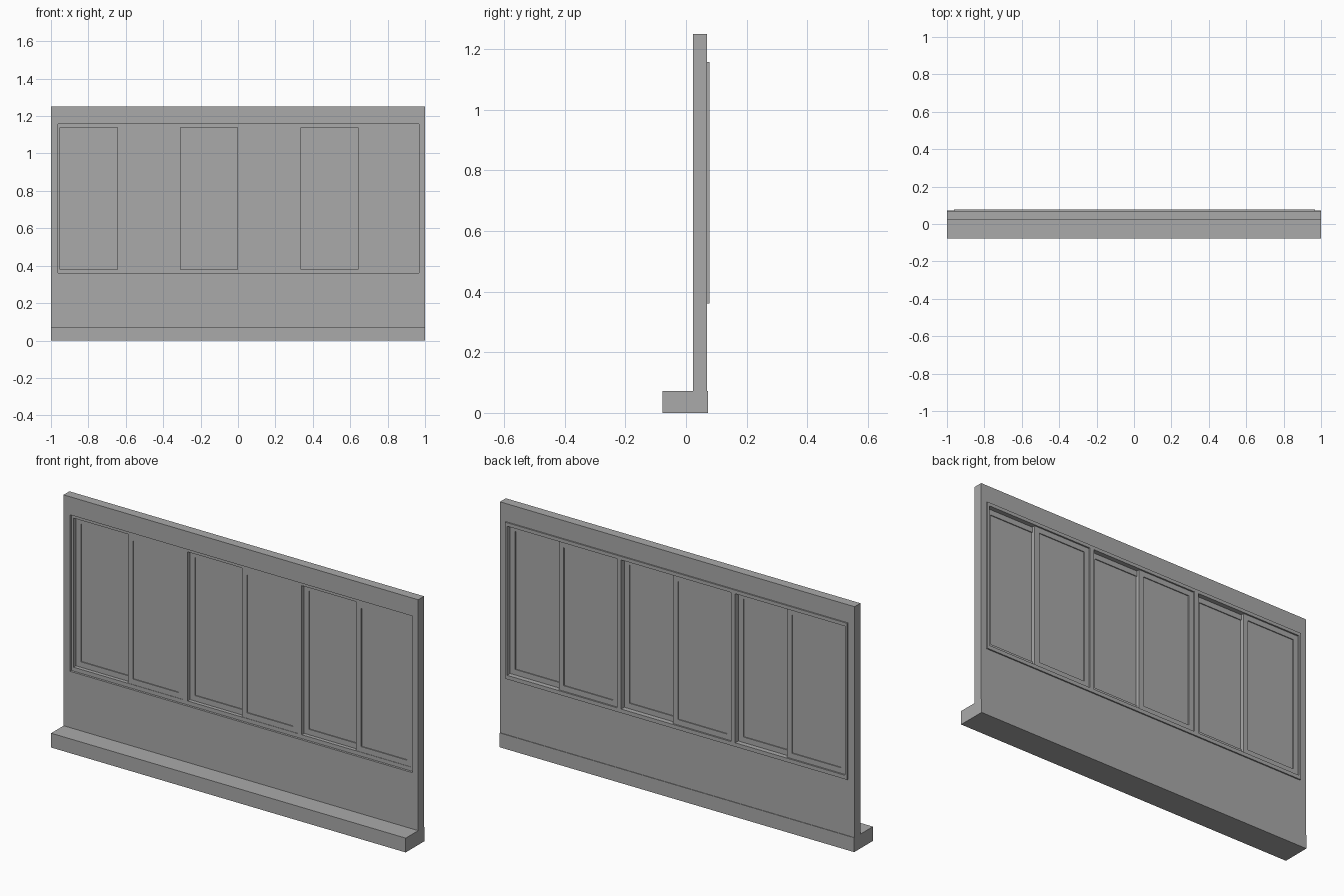
import bpy
import bmesh

cube = bpy.data.objects.get("Cube")
if cube:
    bpy.data.objects.remove(cube, do_unlink=True)

grey = bpy.data.materials.new("plain grey")
grey.use_nodes = True
colour = (0.4, 0.4, 0.4, 1)
grey.diffuse_color = colour
grey.node_tree.nodes["Principled BSDF"].inputs["Base Color"].default_value = colour


def finish(name, bm):
    bmesh.ops.recalc_face_normals(bm, faces=bm.faces)
    mesh = bpy.data.meshes.new(name)
    bm.to_mesh(mesh)
    bm.free()
    mesh.materials.append(grey)
    obj = bpy.data.objects.new(name, mesh)
    bpy.context.collection.objects.link(obj)
    return obj


def box(name, x, y, z):
    """Block spanning the given ranges."""
    bm = bmesh.new()
    bmesh.ops.create_cube(bm, size=1)
    for v in bm.verts:
        v.co = [r[0] if c < 0 else r[1] for c, r in zip(v.co, (x, y, z))]
    return finish(name, bm)


def ring(name, x, y, z, hole_x, hole_z):
    """Rectangular surround with a rectangular hole through y."""
    bm = bmesh.new()
    loops = []
    for (x0, x1), (z0, z1) in ((x, z), (hole_x, hole_z)):
        for depth in y:
            loops.append([bm.verts.new((px, depth, pz)) for px, pz in
                          ((x0, z0), (x1, z0), (x1, z1), (x0, z1))])
    outer_f, outer_b, inner_f, inner_b = loops
    for a, b in ((outer_f, outer_b), (outer_b, inner_b),
                 (inner_b, inner_f), (inner_f, outer_f)):
        for i in range(4):
            j = (i + 1) % 4
            bm.faces.new((a[i], a[j], b[j], b[i]))
    return finish(name, bm)


def sash(name, x, y, z, rail=0.028, recess=0.005):
    """Sliding panel: slim surround with a slightly recessed pane."""
    hx = (x[0] + rail, x[1] - rail)
    hz = (z[0] + rail, z[1] - rail)
    ring(name + "_surround", x, y, z, hx, hz)
    box(name + "_pane", hx, (y[0] + recess, y[1] - recess), hz)


# Wall with one long opening, standing on a projecting plinth
opening_x, opening_z = (-0.963, 0.967), (0.36, 1.158)
ring("wall", (-1, 1), (0.023, 0.07), (0, 1.25), opening_x, opening_z)
box("plinth", (-1, 1), (-0.077, 0.073), (0, 0.073))

# Three window units side by side, each with a front and a back sash
unit_width = (opening_x[1] - opening_x[0]) / 3
edge = 0.012
for i, label in enumerate(("right", "middle", "left")):
    x0 = opening_x[0] + i * unit_width
    x1 = x0 + unit_width
    inner_x = (x0 + edge, x1 - edge)
    inner_z = (opening_z[0] + 0.02, opening_z[1] - 0.018)
    ring(label + "_window_frame", (x0, x1), (0.034, 0.077), opening_z, inner_x, inner_z)
    middle = (x0 + x1) / 2
    sash(label + "_front_sash", (middle - 0.004, inner_x[1]), (0.036, 0.052), inner_z)
    sash(label + "_back_sash", (inner_x[0], middle + 0.024), (0.053, 0.069), inner_z)
